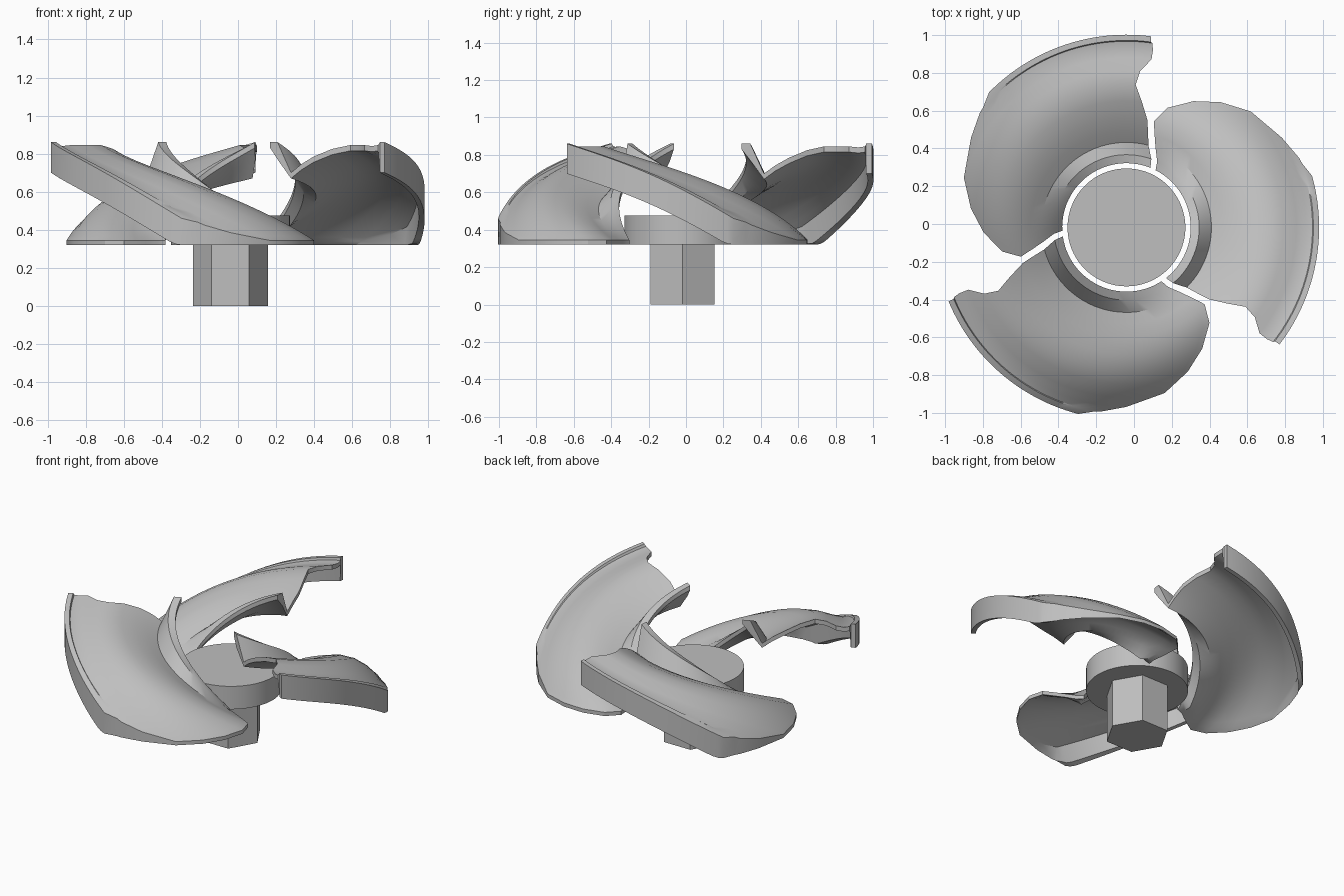
import bpy, bmesh, math

if "Cube" in bpy.data.objects:
    bpy.data.objects.remove(bpy.data.objects["Cube"])

CX, CY = -0.04, -0.018      # rotation axis of the impeller

grey = bpy.data.materials.new("light_grey")
grey.diffuse_color = (0.52, 0.52, 0.52, 1)
grey.use_nodes = True
grey.node_tree.nodes["Principled BSDF"].inputs["Base Color"].default_value = grey.diffuse_color


def finish(obj, angle=30):
    obj.data.materials.append(grey)
    bpy.ops.object.select_all(action='DESELECT')
    obj.select_set(True)
    bpy.context.view_layer.objects.active = obj
    bpy.ops.object.shade_smooth_by_angle(angle=math.radians(angle))


def cylinder(name, radius, z0, z1, sides):
    bpy.ops.mesh.primitive_cylinder_add(
        vertices=sides, radius=radius, depth=z1 - z0, location=(CX, CY, (z0 + z1) / 2),
        rotation=(0, 0, math.radians(90)))
    obj = bpy.context.object
    obj.name = name
    finish(obj)


# Hub: round disc on a hexagonal shaft
cylinder("hub_disc", 0.312, 0.32, 0.475, 96)
cylinder("hex_shaft", 0.197, 0.0, 0.32, 6)

# Blade section from the hub lip to the rim flange:
# radius, high-end angle, high-end z, low-end angle, low-end z, depth
SECTION = [
    (0.34, -52, 0.86, 63, 0.345, 0.03),
    (0.385, -50, 0.86, 65, 0.345, 0.09),
    (0.45, -45, 0.70, 70, 0.345, 0.03),
    (0.51, -43, 0.745, 73, 0.345, 0.03),
    (0.58, -41, 0.785, 75.5, 0.345, 0.03),
    (0.67, -37, 0.825, 71, 0.345, 0.03),
    (0.757, -33.7, 0.845, 62, 0.345, 0.03),
    (0.83, -35, 0.845, 53, 0.345, 0.03),
    (0.90, -38.5, 0.845, 43, 0.345, 0.03),
    (0.95, -38.5, 0.84, 30, 0.385, 0.03),
    (0.985, -38, 0.845, 22, 0.425, 0.03),
    (0.99, -37.5, 0.86, 20, 0.44, 0.16),
    (1.02, -37.4, 0.86, 15.5, 0.46, 0.16),
]
ROWS = 28


def make_blade(name, turn):
    bm = bmesh.new()
    top, low = [], []
    for r, a0, z0, a1, z1, depth in SECTION:
        upper, under = [], []
        for i in range(ROWS + 1):
            t = i / ROWS
            a = math.radians(a0 + (a1 - a0) * t + turn)
            z = z0 + (z1 - z0) * t + 0.045 * math.sin(math.pi * t)
            z = min(z, 0.86)
            zb = 0.32 if i == ROWS else max(z - depth, 0.325)
            x, y = CX + r * math.cos(a), CY + r * math.sin(a)
            upper.append(bm.verts.new((x, y, z)))
            under.append(bm.verts.new((x, y, zb)))
        top.append(upper)
        low.append(under)
    n = len(SECTION) - 1
    # upper and lower skins with the two end walls
    for j in range(n):
        for i in range(ROWS):
            for s in (top, low):
                bm.faces.new((s[j][i], s[j + 1][i], s[j + 1][i + 1], s[j][i + 1]))
        for i in (0, ROWS):
            bm.faces.new((top[j][i], top[j + 1][i], low[j + 1][i], low[j][i]))
    # inner lip wall and outer rim wall
    for j in (0, n):
        for i in range(ROWS):
            bm.faces.new((top[j][i], top[j][i + 1], low[j][i + 1], low[j][i]))
    bmesh.ops.recalc_face_normals(bm, faces=bm.faces)
    mesh = bpy.data.meshes.new(name)
    bm.to_mesh(mesh)
    bm.free()
    obj = bpy.data.objects.new(name, mesh)
    bpy.context.collection.objects.link(obj)
    finish(obj)


# Three identical blades around the hub
for k in range(3):
    make_blade("blade_%d" % (k + 1), 120 * k)
